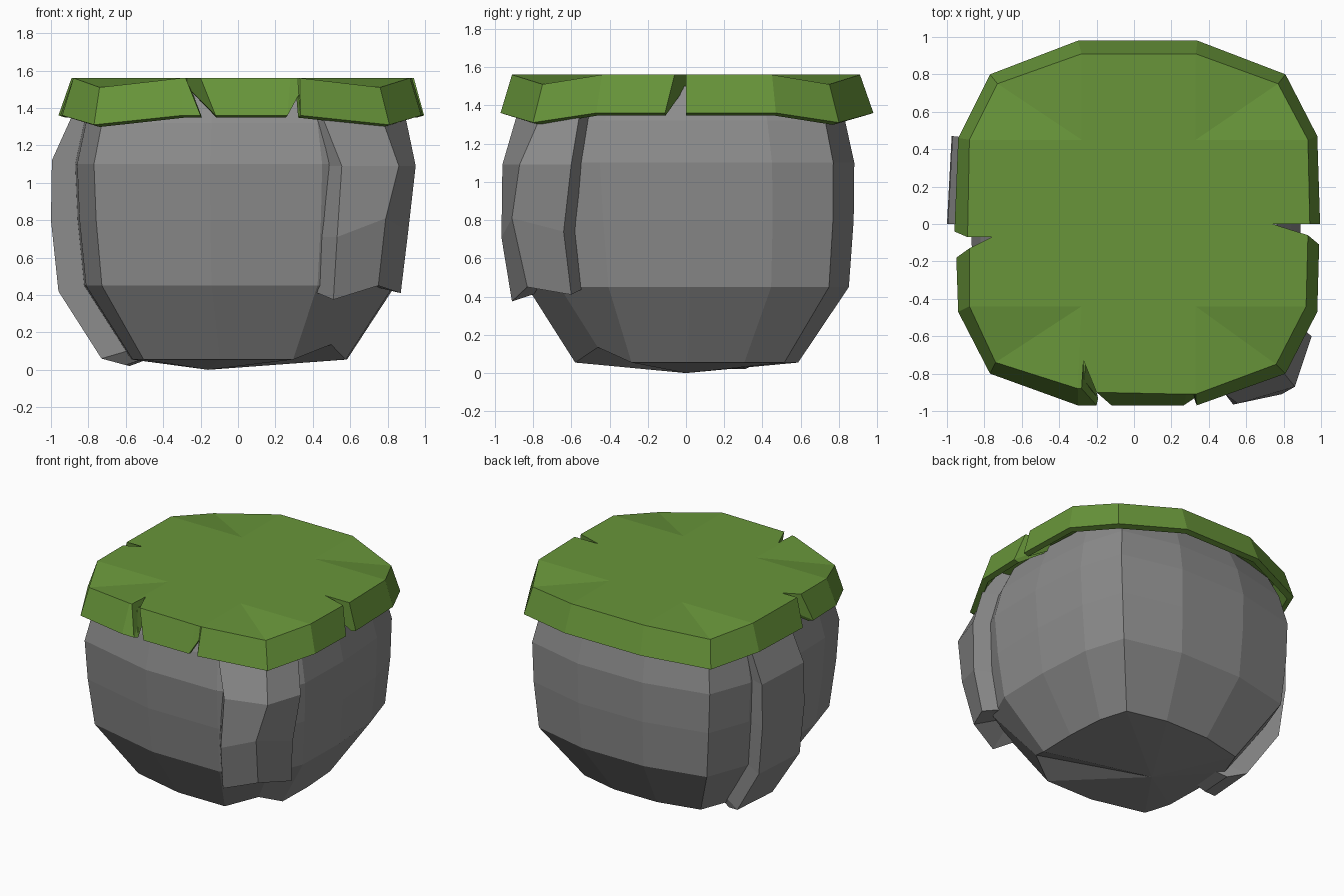
import bpy, bmesh

def material(name, rgb):
    m = bpy.data.materials.new(name)
    m.diffuse_color = (*rgb, 1)
    return m

STONE = material("stone grey", (0.262, 0.262, 0.262))
GRASS = material("grass green", (0.138, 0.30, 0.042))

def loft(name, rings, mat, bottom_tip=None):
    """Skin equal-length rings of 3D points; cap both ends, or end in a tip."""
    bm = bmesh.new()
    rows = [[bm.verts.new(p) for p in ring] for ring in rings]
    n = len(rows[0])
    for a, b in zip(rows, rows[1:]):
        for i in range(n):
            j = (i + 1) % n
            bm.faces.new((a[i], a[j], b[j], b[i]))
    bm.faces.new(rows[0][::-1])
    if bottom_tip:
        tip = bm.verts.new(bottom_tip)
        for i in range(n):
            bm.faces.new((rows[-1][i], rows[-1][(i + 1) % n], tip))
    else:
        bm.faces.new(rows[-1])
    bmesh.ops.remove_doubles(bm, verts=bm.verts, dist=0.0005)
    # split concave caps cleanly
    bmesh.ops.triangulate(bm, faces=[f for f in bm.faces if len(f.verts) > 4])
    bmesh.ops.recalc_face_normals(bm, faces=bm.faces)
    me = bpy.data.meshes.new(name)
    bm.to_mesh(me)
    bm.free()
    me.materials.append(mat)
    ob = bpy.data.objects.new(name, me)
    bpy.context.collection.objects.link(ob)
    return ob

# Boulder: one plan outline scaled at each height, chipped at the lower front right
plan = [(.89, 0), (.86, .45), (.76, .77), (.30, .88), (-.25, .88), (-.74, .77), (-.86, .45),
        (-.87, 0), (-.86, -.45), (-.77, -.75), (-.15, -.90), (.45, -.90), (.76, -.72), (.88, -.45)]
levels = [(1.50, .86, 0), (1.32, .945, 0), (1.10, 1, 0), (.80, .985, .01),
          (.45, .945, .02), (.055, .655, .01)]
def boulder_ring(z, s, dy):
    return [(x * s, y * s + dy, z + (.08 if z < .1 and x > .7 and y < -.7 else 0))
            for x, y in plan]
loft("boulder", [boulder_ring(*lv) for lv in levels], STONE, bottom_tip=(-.16, 0, 0))

# Raised stone slabs: outer points per height, inner side buried in the boulder
def slab(name, rows):
    rings = []
    for pts in rows:
        inner = [(x * .72, y * .8, z + (.06 if z < .5 else 0)) for x, y, z in reversed(pts)]
        rings.append(pts + inner)
    loft(name, rings, STONE)

slab("left_slab", [
    [(-.82, .45, 1.5), (-.83, 0, 1.5)],
    [(-.88, .46, 1.33), (-.90, 0, 1.33)],
    [(-.97, .47, 1.12), (-.995, 0, 1.12)],
    [(-.975, .47, .8), (-1.0, 0, .8)],
    [(-.93, .45, .42), (-.96, 0, .42)],
    [(-.70, .38, .06), (-.73, 0, .06)],
    [(-.58, .31, .02), (-.60, .05, .025)]])
slab("front_right_slab", [
    [(.42, -.81, 1.5), (.68, -.67, 1.5), (.80, -.49, 1.5)],
    [(.46, -.89, 1.33), (.775, -.765, 1.33), (.90, -.56, 1.33)],
    [(.555, -.96, 1.09), (.86, -.87, 1.09), (.95, -.60, 1.09)],
    [(.53, -.965, .71), (.79, -.91, .81), (.91, -.64, .74)],
    [(.51, -.91, .375), (.75, -.83, .45), (.87, -.60, .41)]])

# Grass cap: (top x, y, rim x, y, rim z), counter-clockwise with the splits cut in
rim = [
    (.94, 0, .995, 0, 1.36), (.93, .45, .98, .47, 1.36), (.77, .75, .81, .80, 1.31),
    (.33, .91, .34, .98, 1.36), (-.28, .91, -.30, .98, 1.36), (-.73, .75, -.77, .80, 1.31),
    (-.88, .45, -.94, .46, 1.36),
    (-.89, -.07, -.96, -.04, 1.36), (-.62, 0, -.62, 0, 1.51), (-.88, -.13, -.95, -.18, 1.36),
    (-.88, -.44, -.94, -.47, 1.36), (-.74, -.74, -.77, -.80, 1.31),
    (-.30, -.88, -.30, -.97, 1.36), (-.28, -.88, -.20, -.97, 1.36),
    (-.27, -.73, -.27, -.73, 1.51), (-.20, -.90, -.12, -.97, 1.36),
    (.28, -.91, .265, -.97, 1.36), (.32, -.91, .325, -.93, 1.47), (.33, -.91, .335, -.97, 1.36),
    (.76, -.75, .81, -.80, 1.31), (.92, -.44, .98, -.47, 1.36),
    (.93, -.06, .99, -.11, 1.36), (.74, 0, .74, 0, 1.51)]

def clamp(v, lo, hi):
    return min(max(v, lo), hi)

def top_z(a, b):  # the four corners of the turf droop
    return 1.51 if abs(a) > .7 and abs(b) > .7 else 1.56

loft("grass_cap", [
    [(clamp(a, -.28, .33), clamp(b, -.44, .45), 1.56) for a, b, *_ in rim],
    [(a, b, top_z(a, b)) for a, b, *_ in rim],
    [(x, y, z) for *_, x, y, z in rim],
    [(x * .96, y * .96, z - .012) for *_, x, y, z in rim],
    [(a * .95, b * .95, top_z(a, b) - .045) for a, b, *_ in rim]], GRASS)
